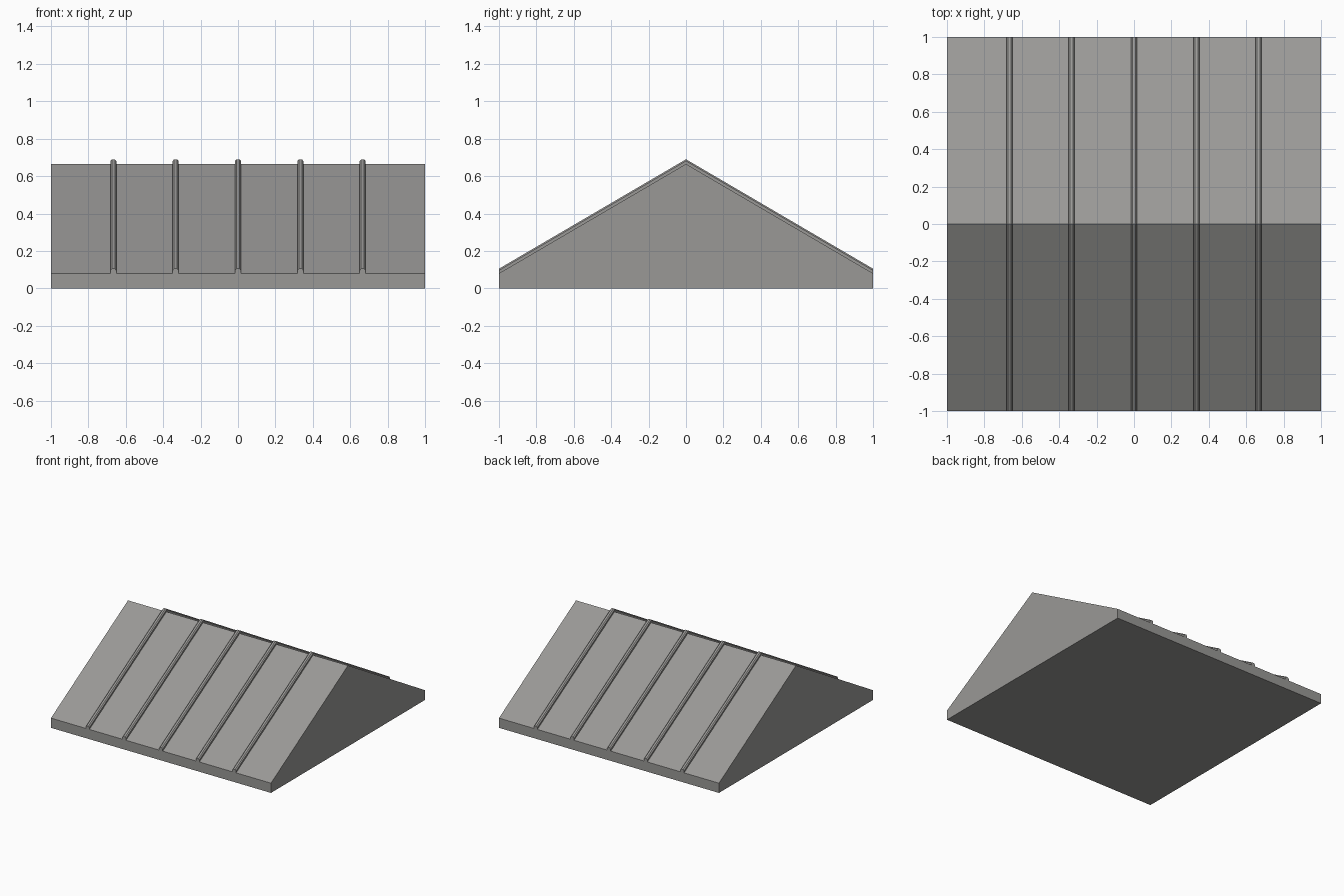
import bpy, bmesh

if "Cube" in bpy.data.objects:
    bpy.data.objects.remove(bpy.data.objects["Cube"])

EAVE, RIDGE = 0.08, 0.665

# Dark warm-grey sheet metal
metal = bpy.data.materials.new("dark_grey_metal")
metal.diffuse_color = (0.32, 0.315, 0.305, 1)
metal.use_nodes = True
metal.node_tree.nodes["Principled BSDF"].inputs["Base Color"].default_value = metal.diffuse_color


def loft(name, sections):
    """Join matching closed sections in order and cap both ends."""
    bm = bmesh.new()
    rings = [[bm.verts.new(p) for p in s] for s in sections]
    n = len(rings[0])
    for a, b in zip(rings, rings[1:]):
        for i in range(n):
            j = (i + 1) % n
            bm.faces.new((a[i], a[j], b[j], b[i]))
    bm.faces.new(rings[0])
    bm.faces.new(rings[-1])
    bmesh.ops.recalc_face_normals(bm, faces=bm.faces)
    mesh = bpy.data.meshes.new(name)
    bm.to_mesh(mesh)
    bm.free()
    mesh.materials.append(metal)
    obj = bpy.data.objects.new(name, mesh)
    bpy.context.collection.objects.link(obj)
    return obj


# Solid gable roof: pentagon profile extruded along x
gable = [(-1, 0), (1, 0), (1, EAVE), (0, RIDGE), (-1, EAVE)]
loft("roof_body", [[(x, y, z) for y, z in gable] for x in (-1, 1)])

# Standing seams: chamfered strip running from eave over the ridge to eave
strip = [(-0.016, -0.008), (-0.016, 0.016), (-0.008, 0.025),
         (0.008, 0.025), (0.016, 0.016), (0.016, -0.008)]
for k in range(5):
    cx = (k - 2) / 3
    loft(f"roof_seam_{k + 1}",
         [[(cx + dx, y, z + dz) for dx, dz in strip]
          for y, z in ((-1, EAVE), (0, RIDGE), (1, EAVE))])
